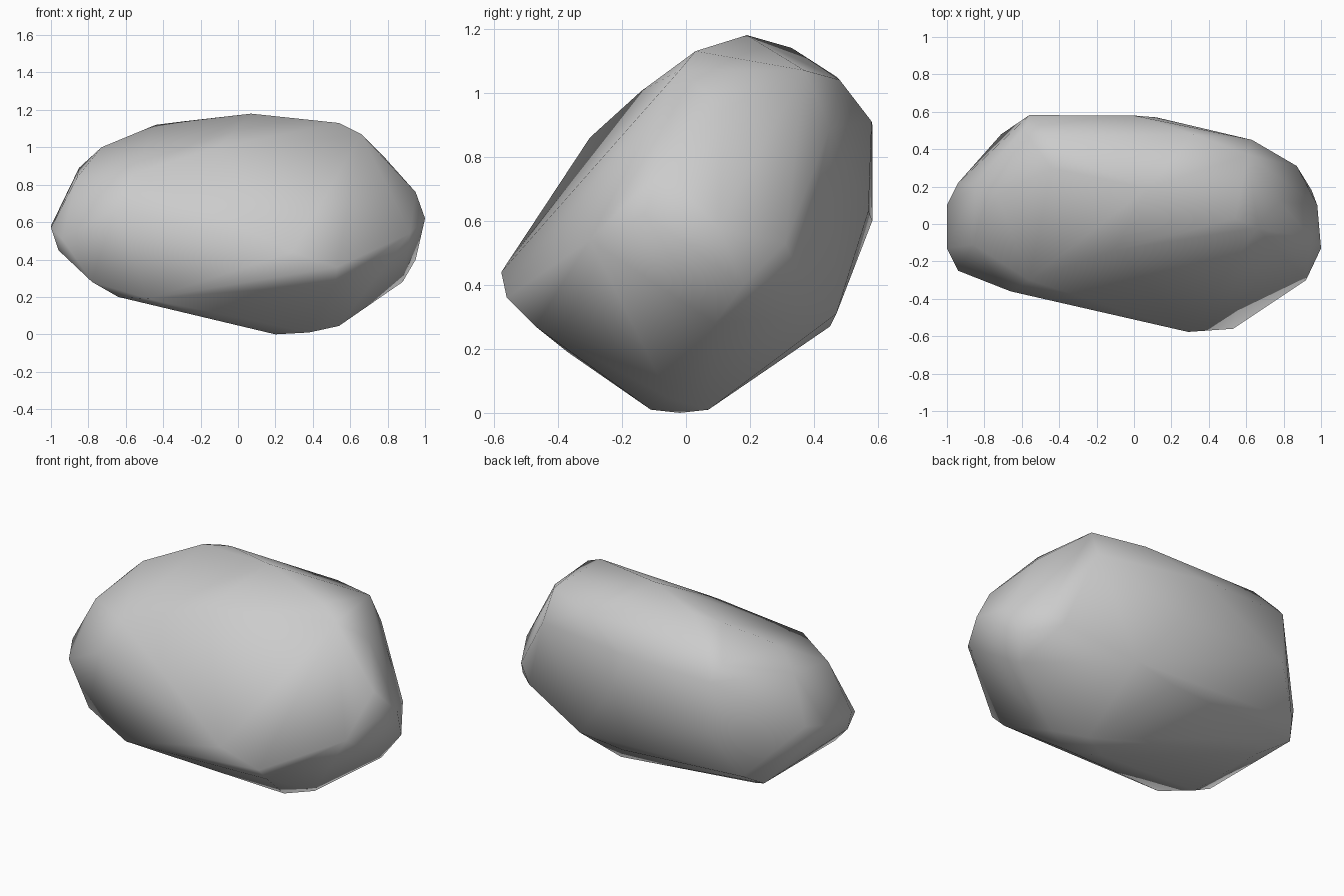
import bpy, bmesh

# Corner points of the boulder, grouped by region
top = [(.07, .19, 1.18), (.54, .03, 1.13), (-.28, .33, 1.14), (-.44, .3, 1.12),
       (.61, .37, 1.07), (.66, -.02, 1.07), (.32, .48, 1.04), (-.45, .47, 1.05),
       (-.73, .15, 1.0), (-.59, .5, .98)]
front = [(-.1, -.14, 1.005), (-.56, -.3, .86), (-.66, -.36, .67),
         (.29, -.577, .44), (.53, -.56, .36), (.52, -.47, .27)]
left = [(-.85, .2, .89), (-.86, -.11, .84), (-1, .1, .58), (-1, -.13, .57),
        (-.94, -.25, .51), (-.96, -.15, .45), (-.78, -.29, .28),
        (-.78, .38, .28), (-.94, .22, .6)]
right = [(.78, .12, .95), (.95, -.08, .76), (1, -.13, .62), (.92, -.3, .54),
         (.98, .1, .58), (.87, .31, .53), (.95, .18, .4), (.88, .09, .28),
         (.79, .35, .44)]
back = [(-.56, .582, .9), (-.56, .582, .6), (0, .58, .91), (.12, .57, .63),
        (.63, .45, .89), (-.71, .48, .34), (.1, .45, .27), (.37, .47, .31)]
bottom = [(-.64, .26, .2), (-.64, -.25, .2), (-.48, -.37, .19), (.2, -.02, 0),
          (.38, -.11, .01), (.38, .07, .01), (.54, -.05, .045)]

# Boulder: convex hull of the corners, smooth shaded
bm = bmesh.new()
for p in top + front + left + right + back + bottom:
    bm.verts.new(p)
bmesh.ops.convex_hull(bm, input=bm.verts[:])
loose = [v for v in bm.verts if not v.link_faces]
bmesh.ops.delete(bm, geom=loose, context='VERTS')
bmesh.ops.recalc_face_normals(bm, faces=bm.faces[:])
for f in bm.faces:
    f.smooth = True

mesh = bpy.data.meshes.new("boulder")
bm.to_mesh(mesh)
bm.free()
boulder = bpy.data.objects.new("boulder", mesh)
bpy.context.collection.objects.link(boulder)
